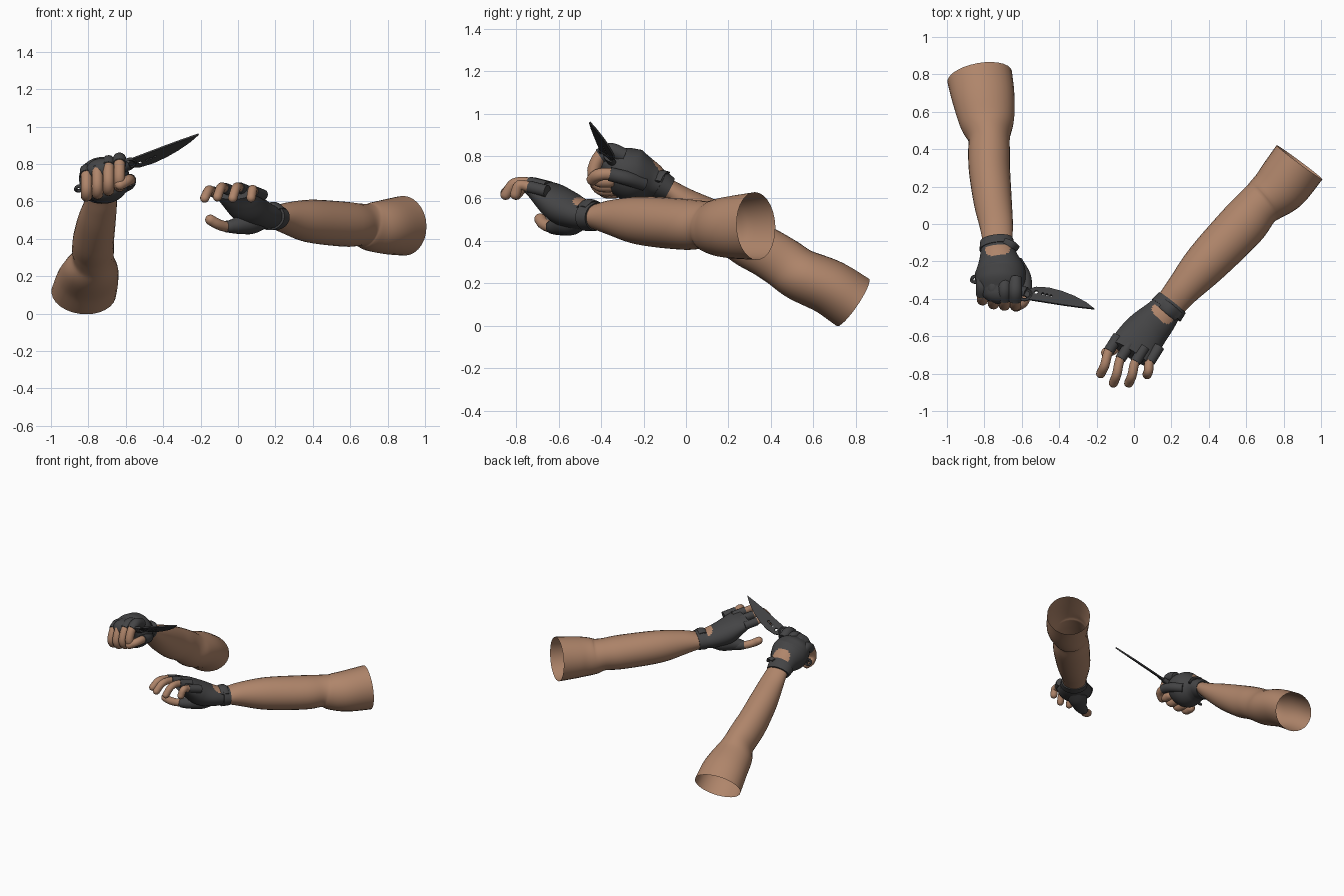
import bpy, bmesh, math
from mathutils import Vector, Matrix

if "Cube" in bpy.data.objects:
    bpy.data.objects.remove(bpy.data.objects["Cube"])


def material(name, rgb):
    m = bpy.data.materials.new(name)
    m.use_nodes = True
    m.diffuse_color = (*rgb, 1)
    bsdf = m.node_tree.nodes["Principled BSDF"]
    bsdf.inputs["Base Color"].default_value = (*rgb, 1)
    bsdf.inputs["Roughness"].default_value = 0.7
    return m


SKIN = material("tan skin", (0.43, 0.235, 0.145))
GLOVE = material("dark grey glove", (0.058, 0.058, 0.06))
STEEL = material("black steel", (0.05, 0.05, 0.052))
UP = Vector((0, 0, 1))


def finish(obj, mat):
    obj.data.materials.append(mat)
    bpy.ops.object.select_all(action="DESELECT")
    obj.select_set(True)
    bpy.context.view_layer.objects.active = obj
    bpy.ops.object.shade_smooth_by_angle(angle=math.radians(45))
    return obj


def spline(rows, steps):
    """Catmull-Rom curve through rows of (x, y, z, half width, half height)."""
    p = [Vector(r) for r in rows]
    p = [2 * p[0] - p[1]] + p + [2 * p[-1] - p[-2]]
    out = []
    for a, b, c, e in zip(p, p[1:], p[2:], p[3:]):
        for i in range(steps):
            t = i / steps
            out.append(0.5 * (2 * b + (c - a) * t + (2 * a - 5 * b + 4 * c - e) * t * t
                              + (3 * b - a - 3 * c + e) * t ** 3))
    return out + [p[-2]]


def loft(name, rows, mat, up=UP, steps=5, sides=20, start=False, end=False, tip=False):
    """Skin oval rings along a path; optional flat caps or a rounded tip."""
    rows = spline(rows, steps)
    pts = [Vector(r[:3]) for r in rows]
    rings = []
    for i, r in enumerate(rows):
        tan = (pts[min(i + 1, len(pts) - 1)] - pts[max(i - 1, 0)]).normalized()
        rings.append((pts[i], tan, r[3], r[4]))
    if tip:
        c, tan, w, h = rings[-1]
        for deg in (25, 50, 70, 85):
            a = math.radians(deg)
            rings.append((c + tan * h * math.sin(a), tan, w * math.cos(a), h * math.cos(a)))
    bm = bmesh.new()
    loops = []
    for c, tan, w, h in rings:
        side = tan.cross(up).normalized()
        top = side.cross(tan)
        loops.append([bm.verts.new(c + side * w * math.cos(a) + top * h * math.sin(a))
                      for a in (math.tau * k / sides for k in range(sides))])
    for a, b in zip(loops, loops[1:]):
        for k in range(sides):
            j = (k + 1) % sides
            bm.faces.new((a[k], a[j], b[j], b[k]))
    if start:
        bm.faces.new(loops[0])
    if end or tip:
        bm.faces.new(loops[-1])
    bmesh.ops.recalc_face_normals(bm, faces=bm.faces)
    mesh = bpy.data.meshes.new(name)
    bm.to_mesh(mesh)
    bm.free()
    obj = bpy.data.objects.new(name, mesh)
    bpy.context.collection.objects.link(obj)
    return finish(obj, mat)


def digit(name, path, r, covered, up=UP):
    """Bare finger with a glove sleeve over its first points."""
    loft(name, [(*p, r, r) for p in path], SKIN, up, sides=14, tip=True)
    loft(name + "_sleeve", [(*p, r * 1.17, r * 1.17) for p in path[:covered]], GLOVE, up,
         sides=14, start=True, end=True)


def open_back(palm, sides, first, last, half):
    """Colour a half-oval opening on the back of the glove as skin."""
    palm.data.materials.append(SKIN)
    for row in range(first, last):
        reach = half * math.sqrt(1 - ((row - first) / (last - first)) ** 2)
        for k in range(sides):
            if abs(k + 0.5 - sides / 4) < reach:
                palm.data.polygons[row * sides + k].material_index = 1


# Bare arms, open at the shoulder end
loft("right_arm", [
    (-.825, .787, .11, .175, .135), (-.805, .675, .182, .167, .131), (-.785, .54, .24, .145, .124),
    (-.775, .46, .295, .112, .12), (-.775, .38, .345, .112, .117), (-.772, .28, .4, .11, .115),
    (-.755, .12, .5, .102, .095), (-.737, 0, .58, .09, .068), (-.73, -.08, .64, .08, .05),
    (-.725, -.15, .68, .07, .045)], SKIN, sides=28)
loft("left_arm", [
    (.885, .33, .47, .153, .16), (.79, .205, .464, .148, .146), (.71, .135, .465, .128, .13),
    (.66, .09, .475, .12, .113), (.575, -.01, .478, .13, .12), (.387, -.208, .495, .118, .115),
    (.265, -.345, .51, .093, .085), (.19, -.435, .515, .08, .056), (.14, -.49, .53, .07, .045)],
    SKIN, sides=28)

# Left glove: palm, wrist strap and tab
palm = loft("left_glove_palm", [
    (.18, -.445, .515, .083, .06), (.13, -.505, .527, .1, .073), (.065, -.575, .558, .117, .084),
    (.015, -.64, .61, .125, .068), (-.02, -.695, .648, .124, .042)],
    GLOVE, steps=10, sides=64, start=True, end=True)
open_back(palm, 64, 5, 12, 8)
loft("left_wrist_strap", [(.205, -.42, .513, .091, .066), (.172, -.462, .518, .097, .072)],
     GLOVE, start=True, end=True, sides=28)
loft("left_strap_tab", [(.15, -.425, .578, .028, .008), (.195, -.46, .588, .03, .009),
                        (.235, -.495, .558, .028, .008)], GLOVE, start=True, end=True)

# Left fingers, lightly curled
for name, knuckle, end in (
        ("index", (-.135, -.68, .652), (-.178, -.8, .618)),
        ("middle", (-.073, -.722, .672), (-.11, -.85, .625)),
        ("ring", (.007, -.738, .674), (-.028, -.85, .618)),
        ("little", (.085, -.735, .654), (.07, -.805, .62))):
    a, b = Vector(knuckle), Vector(end)
    digit("left_" + name + "_finger",
          [a + Vector((.05, .08, -.02)), a, (a + b) / 2 + Vector((0, -.015, .025)), b], .025, 2)
digit("left_thumb", [(.1, -.5, .485), (.02, -.565, .465), (-.06, -.63, .465),
                     (-.11, -.67, .48), (-.148, -.688, .502)], .028, 3)
loft("left_thumb_base", [(.15, -.485, .5, .045, .04), (.07, -.545, .488, .068, .062),
                         (0, -.6, .472, .05, .046), (-.04, -.625, .466, .037, .035)],
     GLOVE, start=True, tip=True)

# Right glove: fist, wrist strap and tab
palm = loft("right_glove_palm", [
    (-.73, -.105, .655, .085, .057), (-.725, -.17, .685, .1, .09), (-.715, -.25, .71, .133, .125),
    (-.715, -.31, .742, .13, .108), (-.715, -.36, .765, .1, .068)],
    GLOVE, steps=10, sides=64, start=True, tip=True)
open_back(palm, 64, 6, 13, 8)
loft("right_wrist_strap", [(-.735, -.085, .642, .088, .062), (-.73, -.13, .667, .097, .073)],
     GLOVE, start=True, end=True, sides=28)
loft("right_strap_tab", [(-.7, -.1, .722, .028, .008), (-.655, -.12, .72, .03, .009),
                         (-.632, -.14, .68, .028, .008)], GLOVE, start=True, end=True)

# Knife frame: length, width and thickness directions
origin = Vector((-.87, -.29, .66))
along = (Vector((-.21, -.455, .96)) - origin).normalized()
across = Vector((-.42, -.77, .52))
across = (across - along * across.dot(along)).normalized()
thick = along.cross(across)
frame = Matrix((along, across, thick)).transposed().to_4x4()
frame.translation = origin

# Right fingers wrapped around the handle
curl = ((.04, .06), (-.03, .087), (-.082, .058), (-.113, -.015), (-.09, -.06), (-.035, -.065))
for i, name in enumerate(("little", "ring", "middle", "index")):
    c = origin + along * (.068 + .066 * i) + Vector((0, .007, -.008)) * i
    size = (.88, 1, 1, .95)[i]
    digit("right_" + name + "_finger",
          [c + Vector((0, y, z)) * size for y, z in curl], .031, 3, along)
digit("right_thumb", [(-.63, -.2, .67), (-.585, -.28, .695), (-.578, -.36, .715),
                      (-.592, -.415, .71), (-.63, -.44, .69)], .029, 3)

# Knife blade with lightening holes
curve = bpy.data.curves.new("blade_outline", "CURVE")
curve.dimensions = "2D"
curve.fill_mode = "BOTH"
curve.extrude = .005


def outline(points):
    s = curve.splines.new("POLY")
    s.points.add(len(points) - 1)
    for q, (u, v) in zip(s.points, points):
        q.co = (u, v, 0, 1)
    s.use_cyclic_u = True


outline([(.31, -.025), (.345, -.026), (.37, -.045), (.44, -.06), (.52, -.059), (.6, -.048),
         (.68, -.027), (.743, 0), (.66, .013), (.56, .025), (.45, .036), (.37, .044),
         (.345, .03), (.31, .025)])
for u, r in ((.385, .011), (.425, .007), (.45, .007), (.475, .007)):
    outline([(u + r * math.cos(k * math.tau / 12), -.012 + r * math.sin(k * math.tau / 12))
             for k in range(12)])
temp = bpy.data.objects.new("blade_outline", curve)
mesh = bpy.data.meshes.new_from_object(temp)
bpy.data.objects.remove(temp)
mesh.materials.clear()
blade = bpy.data.objects.new("knife_blade", mesh)
bpy.context.collection.objects.link(blade)
blade.matrix_world = frame
finish(blade, STEEL)

# Knife handle, guard ring and pommel ring
loft("knife_handle", [(*(origin + along * u), .018, w) for u, w in
                      ((.03, .022), (.1, .03), (.2, .027), (.33, .03))],
     STEEL, across, start=True, end=True)
for name, u, v, r in (("guard_ring", .335, .02, .032), ("pommel_ring", .024, 0, .02)):
    bpy.ops.mesh.primitive_torus_add(major_radius=r, minor_radius=.009,
                                     major_segments=24, minor_segments=8)
    ring = bpy.context.object
    ring.name = name
    ring.matrix_world = frame @ Matrix.Translation((u, v, 0))
    finish(ring, STEEL)
